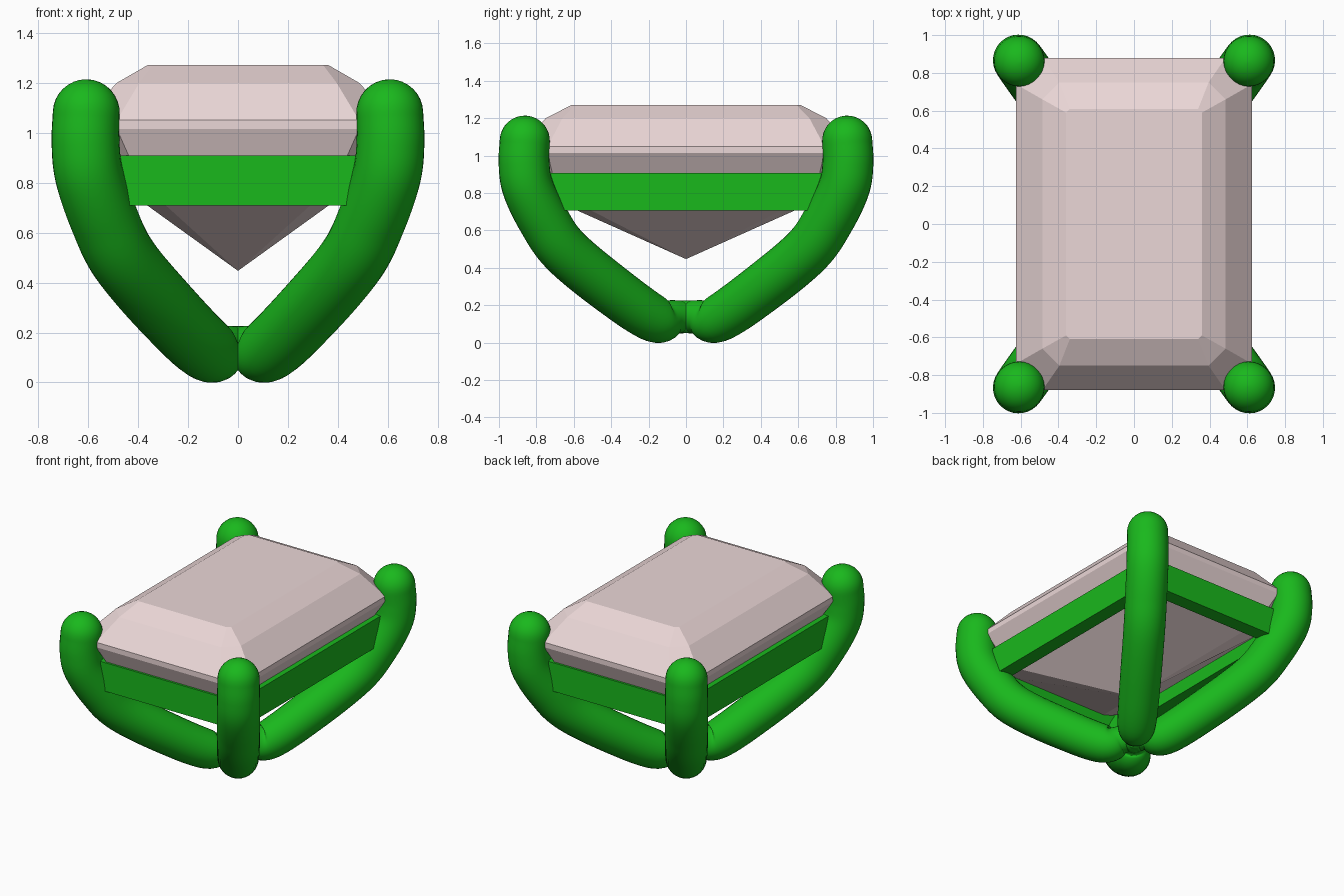
import bpy, bmesh
from math import sin, cos, pi
from mathutils import Vector

if "Cube" in bpy.data.objects:
    bpy.data.objects.remove(bpy.data.objects["Cube"])


def material(name, rgb):
    m = bpy.data.materials.new(name)
    m.diffuse_color = (*rgb, 1)
    m.use_nodes = True
    m.node_tree.nodes["Principled BSDF"].inputs["Base Color"].default_value = m.diffuse_color
    return m


GREEN = material("green metal", (0.01, 0.48, 0.012))
PINK = material("pale pink stone", (0.83, 0.68, 0.68))


def finish(bm, name, mat, smooth):
    bmesh.ops.recalc_face_normals(bm, faces=bm.faces)
    me = bpy.data.meshes.new(name)
    bm.to_mesh(me)
    bm.free()
    me.materials.append(mat)
    for p in me.polygons:
        p.use_smooth = smooth
    ob = bpy.data.objects.new(name, me)
    bpy.context.collection.objects.link(ob)
    return ob


def loft(bm, rings):
    """Skin closed rings of points; returns the vertex rings."""
    vr = [[bm.verts.new(p) for p in r] for r in rings]
    for a, b in zip(vr, vr[1:]):
        n = len(a)
        for i in range(n):
            j = (i + 1) % n
            bm.faces.new((a[i], a[j], b[j], b[i]))
    return vr


def spline(pts, steps=8):
    """Catmull-Rom through the given points."""
    p = [Vector(q) for q in pts]
    p = [2 * p[0] - p[1]] + p + [2 * p[-1] - p[-2]]
    out = []
    for i in range(1, len(p) - 2):
        a, b, c, d = p[i - 1:i + 3]
        for k in range(steps):
            t = k / steps
            out.append(0.5 * (2 * b + (c - a) * t + (2 * a - 5 * b + 4 * c - d) * t * t
                              + (3 * b - a - 3 * c + d) * t ** 3))
    return out + [p[-2]]


# Prong path: (distance along the diagonal, height, radius)
PATH = spline([(-0.04, 0.138, 0.088), (0.08, 0.138, 0.09), (0.2, 0.125, 0.125),
               (0.48, 0.28, 0.134), (0.79, 0.49, 0.136), (0.935, 0.66, 0.137),
               (1.035, 0.83, 0.137), (1.06, 0.96, 0.136), (1.055, 1.08, 0.134)])


def prong(name, sx, sy, sides=32):
    u = Vector((0.576 * sx, 0.817 * sy, 0))
    z = Vector((0, 0, 1))
    side = u.cross(z)
    rings = []

    def ring(c, n, r):
        rings.append([c + r * (cos(2 * pi * i / sides) * n + sin(2 * pi * i / sides) * side)
                      for i in range(sides)])

    for i, q in enumerate(PATH):
        a, b = PATH[max(i - 1, 0)], PATH[min(i + 1, len(PATH) - 1)]
        t = (u * (b.x - a.x) + z * (b.y - a.y)).normalized()
        c = u * q.x + z * q.y
        ring(c, side.cross(t), q.z)
    # rounded tip
    for k in range(1, 9):
        f = k / 8.2 * pi / 2
        ring(c + t * q.z * sin(f), side.cross(t), q.z * cos(f))
    bm = bmesh.new()
    vr = loft(bm, rings)
    bm.faces.new(vr[0])
    bm.faces.new(vr[-1])
    return finish(bm, name, GREEN, True)


for sx, a in ((-1, "left"), (1, "right")):
    for sy, b in ((-1, "front"), (1, "back")):
        prong(f"{b}_{a}_prong", sx, sy)


# Gallery rail: rectangular frame between the prongs
def rect(x, y, z):
    return [(-x, -y, z), (x, -y, z), (x, y, z), (-x, y, z)]


bm = bmesh.new()
OX, OY, T = 0.595, 0.85, 0.1
loft(bm, [rect(OX, OY, 0.708), rect(OX, OY, 0.908), rect(OX - T, OY - T, 0.908),
          rect(OX - T, OY - T, 0.708), rect(OX, OY, 0.708)])
bmesh.ops.remove_doubles(bm, verts=bm.verts, dist=1e-5)
finish(bm, "gallery_rail", GREEN, False)


# Step-cut gemstone: stacked octagons with cut corners, pointed below
def octagon(x, y, c, z):
    return [(x - c, -y, z), (x, -y + c, z), (x, y - c, z), (x - c, y, z),
            (-x + c, y, z), (-x, y - c, z), (-x, -y + c, z), (-x + c, -y, z)]


bm = bmesh.new()
vr = loft(bm, [octagon(0.49, 0.79, 0.1, 0.8), octagon(0.625, 0.88, 0.14, 1.015),
               octagon(0.625, 0.88, 0.14, 1.05), octagon(0.485, 0.75, 0.09, 1.2),
               octagon(0.36, 0.61, 0.02, 1.272)])
bm.faces.new(vr[-1])
tip = bm.verts.new((0, 0, 0.447))
for i in range(8):
    bm.faces.new((vr[0][i], tip, vr[0][(i + 1) % 8]))
finish(bm, "gemstone", PINK, False)
